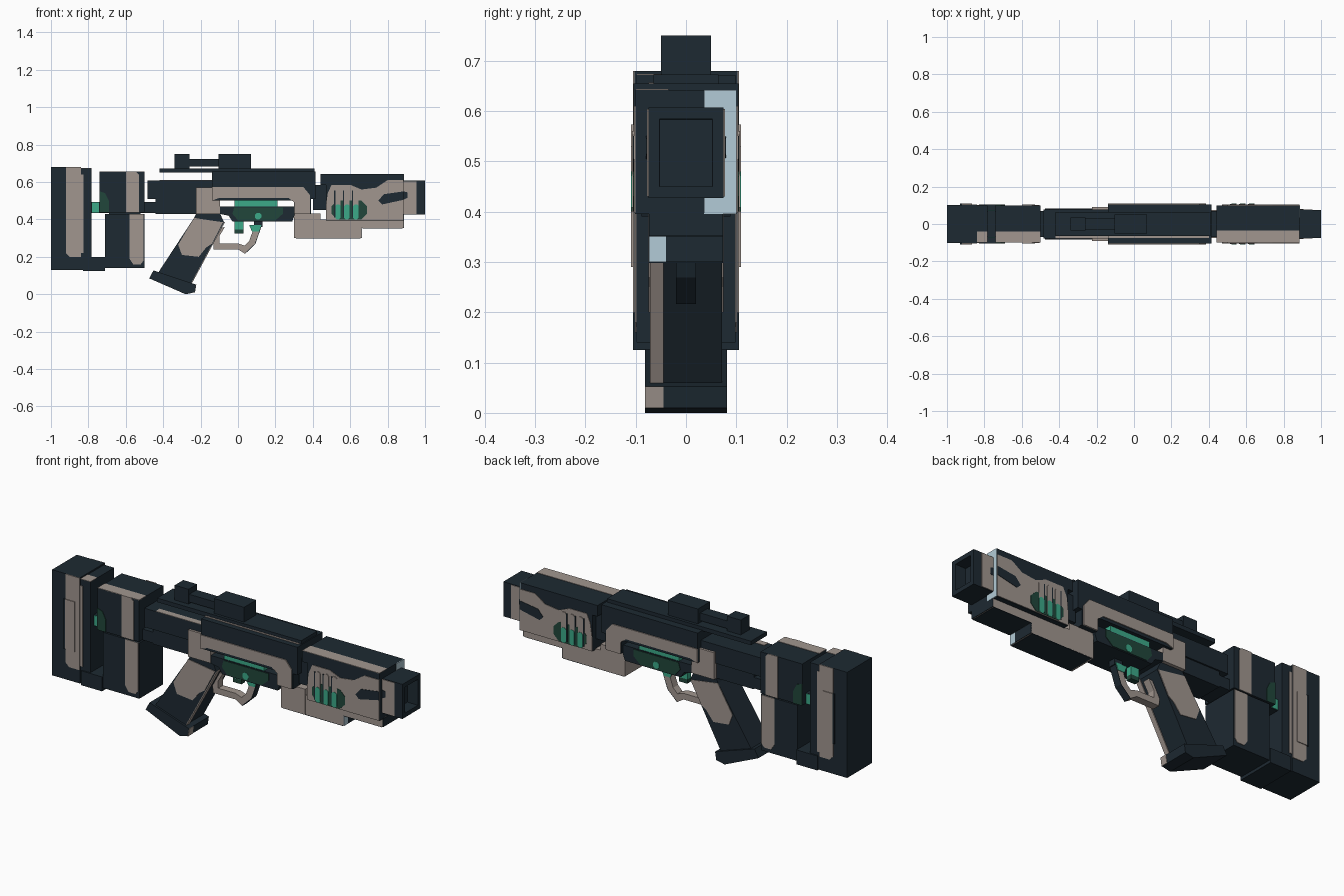
import bpy, bmesh


def material(name, rgb):
    m = bpy.data.materials.new(name)
    m.diffuse_color = (*rgb, 1)
    return m


DARK = material("dark_navy", (0.0125, 0.0225, 0.032))
TAN = material("warm_grey", (0.355, 0.305, 0.275))
GREEN = material("glow_green", (0.045, 0.40, 0.25))
DEEP = material("deep_green", (0.015, 0.062, 0.043))
PALE = material("pale_blue", (0.45, 0.60, 0.68))


def prism(name, pts, y0, y1, mat):
    """Extrude an x-z outline from y0 to y1."""
    bm = bmesh.new()
    a = [bm.verts.new((x, y0, z)) for x, z in pts]
    b = [bm.verts.new((x, y1, z)) for x, z in pts]
    bm.faces.new(a)
    bm.faces.new(b[::-1])
    n = len(pts)
    for i in range(n):
        j = (i + 1) % n
        bm.faces.new((a[i], b[i], b[j], a[j]))
    bmesh.ops.recalc_face_normals(bm, faces=bm.faces)
    me = bpy.data.meshes.new(name)
    bm.to_mesh(me)
    bm.free()
    me.materials.append(mat)
    ob = bpy.data.objects.new(name, me)
    bpy.context.collection.objects.link(ob)
    return ob


def rect(x0, x1, z0, z1):
    return [(x0, z0), (x1, z0), (x1, z1), (x0, z1)]


def block(name, x0, x1, z0, z1, w, mat=DARK):
    return prism(name, rect(x0, x1, z0, z1), -w, w, mat)


def plates(name, pts, w, mat, t=0.003):
    """Thin painted plate on both sides of a part of half width w."""
    prism(name + "_front", pts, -w - t, -w + 0.001, mat)
    prism(name + "_back", pts, w - 0.001, w + t, mat)


def top_stripe(name, x0, x1, z, y0, y1):
    """Thin grey plate on a top face."""
    prism(name, rect(x0, x1, z - 0.001, z + 0.002), y0, y1, TAN)


def patch(x0, x1, z0, z1, c=0.02):
    """Rectangle with clipped corners."""
    return [(x0 + c, z0), (x1 - c, z0), (x1, z0 + c), (x1, z1 - c),
            (x1 - c, z1), (x0 + c, z1), (x0, z1 - c), (x0, z0 + c)]


# Butt and stock
block("butt_pad", -1.0, -0.84, 0.13, 0.68, 0.102)
block("butt_slab", -0.84, -0.782, 0.13, 0.672, 0.098)
block("lower_link", -0.83, -0.71, 0.125, 0.2, 0.105)
block("upper_link", -0.8, -0.44, 0.435, 0.492, 0.07)
block("cheek_rest", -0.74, -0.5, 0.437, 0.653, 0.1)
block("lower_stock", -0.71, -0.5, 0.14, 0.43, 0.098)
block("stock_joint", -0.69, -0.52, 0.42, 0.45, 0.07)
top_stripe("slab_top_stripe", -0.85, -0.782, 0.672, -0.098, -0.04)
top_stripe("cheek_top_stripe", -0.74, -0.5, 0.653, -0.1, -0.04)
plates("butt_patch", [(-0.9, 0.2), (-0.84, 0.2), (-0.84, 0.68), (-0.92, 0.68), (-0.92, 0.22)], 0.102, TAN)
plates("butt_panel", rect(-0.92, -0.865, 0.29, 0.55), 0.102, TAN, 0.007)
plates("butt_panel_edge", rect(-0.93, -0.92, 0.29, 0.55), 0.102, DARK, 0.007)
plates("slab_patch", rect(-0.84, -0.825, 0.22, 0.64), 0.098, TAN)
plates("cheek_band", [(-0.6, 0.437), (-0.53, 0.437), (-0.53, 0.64), (-0.545, 0.655), (-0.6, 0.655)], 0.1, TAN)
plates("lower_stock_band", [(-0.56, 0.16), (-0.52, 0.16), (-0.505, 0.18), (-0.505, 0.43), (-0.58, 0.43), (-0.58, 0.19)],
       0.098, TAN)
plates("stock_glow", rect(-0.78, -0.742, 0.437, 0.49), 0.07, GREEN)
plates("stock_glow_shade", [(-0.74, 0.437), (-0.69, 0.437), (-0.69, 0.5), (-0.71, 0.54), (-0.74, 0.55)], 0.1, DEEP)

# Rear receiver
block("receiver_upper", -0.485, -0.12, 0.51, 0.608, 0.078)
block("receiver_lower", -0.44, -0.1, 0.43, 0.512, 0.07)
top_stripe("receiver_top_stripe", -0.42, -0.14, 0.608, -0.078, -0.045)

# Main body: arched frame around an open window
prism("main_body", [(-0.14, 0.5), (0.3, 0.5), (0.3, 0.43), (0.39, 0.43), (0.39, 0.51), (0.415, 0.51), (0.415, 0.655),
                    (-0.14, 0.655)], -0.104, 0.104, DARK)
block("window_rear_post", -0.225, -0.095, 0.43, 0.57, 0.09, TAN)
block("front_leg", 0.3, 0.44, 0.3, 0.432, 0.075, TAN)
plates("body_frame", [(-0.14, 0.5), (-0.1, 0.515), (0.27, 0.515), (0.302, 0.49), (0.302, 0.43), (0.385, 0.43),
                      (0.385, 0.53), (0.35, 0.573), (-0.14, 0.573)], 0.104, TAN, 0.005)
top_stripe("body_top_stripe", -0.14, 0.4, 0.655, -0.075, -0.045)
block("glow_core", -0.02, 0.21, 0.46, 0.512, 0.085, GREEN)
prism("window_sill", [(-0.1, 0.47), (-0.1, 0.43), (-0.05, 0.42), (-0.03, 0.39), (0.29, 0.39), (0.305, 0.43),
                      (0.305, 0.47)], -0.088, 0.088, DARK)
plates("sill_glow", [(-0.03, 0.43), (0.0, 0.395), (0.2, 0.395), (0.24, 0.43), (0.24, 0.465), (-0.02, 0.465)], 0.088, DEEP)
plates("sill_lamp", patch(0.09, 0.125, 0.4, 0.435, 0.01), 0.09, GREEN)

# Rail and sights
block("top_rail", -0.42, 0.41, 0.652, 0.673, 0.065)
block("rear_sight", -0.34, -0.26, 0.67, 0.75, 0.035)
block("sight_bar", -0.262, -0.1, 0.682, 0.722, 0.03)
block("front_sight", -0.103, 0.07, 0.67, 0.75, 0.05)

# Grip
prism("grip", [(-0.235, 0.408), (-0.22, 0.44), (-0.1, 0.44), (-0.075, 0.385), (-0.25, 0.06), (-0.425, 0.118)],
      -0.072, 0.072, DARK)
prism("grip_front_stripe", [(-0.075, 0.385), (-0.25, 0.06), (-0.247, 0.057), (-0.07, 0.385)], -0.072, -0.045, TAN)
prism("grip_base", [(-0.475, 0.085), (-0.452, 0.127), (-0.225, 0.052), (-0.232, 0.01), (-0.28, 0.0)], -0.082, 0.082, DARK)
prism("grip_base_stripe", [(-0.226, 0.052), (-0.233, 0.01), (-0.23, 0.01), (-0.223, 0.052)], -0.082, -0.045, TAN)
plates("grip_patch", [(-0.235, 0.408), (-0.08, 0.385), (-0.14, 0.27), (-0.17, 0.25), (-0.21, 0.2), (-0.3, 0.21),
                      (-0.32, 0.265)], 0.072, TAN)

# Trigger and guard
prism("trigger_guard", [(-0.11, 0.35), (-0.135, 0.31), (-0.13, 0.24), (0.0, 0.24), (0.035, 0.218), (0.09, 0.27),
                        (0.125, 0.37), (0.09, 0.37), (0.06, 0.285), (0.035, 0.26), (0.0, 0.272), (-0.1, 0.272),
                        (-0.1, 0.31), (-0.07, 0.36)], -0.02, 0.02, TAN)
prism("guard_front_edge", [(0.035, 0.218), (0.038, 0.216), (0.093, 0.269), (0.128, 0.37), (0.125, 0.37), (0.09, 0.27)],
      -0.02, 0.02, DARK)
block("guard_mount", 0.085, 0.13, 0.36, 0.4, 0.02)
plates("guard_glow", [(0.075, 0.335), (0.112, 0.335), (0.125, 0.37), (0.06, 0.37)], 0.02, GREEN)
block("trigger", -0.018, 0.03, 0.347, 0.4, 0.015, GREEN)
block("trigger_tip", -0.018, 0.03, 0.325, 0.347, 0.015, DEEP)

# Handguard
block("handguard_core", 0.4, 0.5, 0.45, 0.585, 0.07)
prism("handguard", [(0.47, 0.395), (0.885, 0.395), (0.885, 0.642), (0.44, 0.642), (0.44, 0.585), (0.47, 0.585)],
      -0.1, 0.1, DARK)
block("handguard_keel_rear", 0.43, 0.66, 0.3, 0.4, 0.074, TAN)
block("handguard_keel_front", 0.65, 0.885, 0.353, 0.4, 0.074, TAN)
prism("keel_underside_rear", rect(0.31, 0.655, 0.298, 0.301), -0.074, 0.074, DARK)
prism("keel_underside_front", rect(0.665, 0.88, 0.351, 0.354), -0.074, 0.074, DARK)
top_stripe("handguard_top_stripe", 0.44, 0.885, 0.642, -0.1, -0.035)
prism("handguard_end_plate", rect(0.884, 0.888, 0.395, 0.642), 0.036, 0.1, PALE)
block("keel_front_end", 0.884, 0.887, 0.353, 0.397, 0.074)
prism("keel_rear_end_pale", rect(0.659, 0.663, 0.3, 0.352), -0.074, -0.04, PALE)
prism("keel_rear_end_dark", rect(0.659, 0.663, 0.3, 0.352), -0.04, 0.074, DARK)
plates("handguard_tan", [(0.47, 0.397), (0.885, 0.397), (0.885, 0.61), (0.8, 0.61), (0.74, 0.57), (0.66, 0.56),
                         (0.6, 0.585), (0.5, 0.585), (0.48, 0.54), (0.47, 0.47)], 0.1, TAN)
plates("handguard_slot", [(0.75, 0.5), (0.77, 0.48), (0.885, 0.505), (0.885, 0.55), (0.78, 0.535)], 0.102, DARK)
plates("vent_shade", patch(0.5, 0.69, 0.4, 0.5, 0.03), 0.102, DEEP)
for i in range(3):
    x = 0.52 + 0.048 * i
    plates(f"vent_{i}", patch(x, x + 0.028, 0.4, 0.56, 0.008), 0.104, TAN)
    plates(f"vent_edge_{i}", rect(x - 0.006, x, 0.41, 0.555), 0.104, DARK)
    plates(f"vent_glow_{i}", patch(x, x + 0.028, 0.4, 0.48, 0.008), 0.106, GREEN)

# Muzzle with a square bore
muzzle = block("muzzle", 0.87, 1.0, 0.427, 0.607, 0.075)
bm = bmesh.new()
bm.from_mesh(muzzle.data)
bm.normal_update()
end = max(bm.faces, key=lambda f: f.normal.x)
bmesh.ops.inset_region(bm, faces=[end], thickness=0.032)
bmesh.ops.inset_region(bm, faces=[end], thickness=0.001)
for v in end.verts:
    v.co.x -= 0.06
bm.to_mesh(muzzle.data)
bm.free()
plates("muzzle_patch", rect(0.885, 0.955, 0.43, 0.604), 0.075, TAN)
plates("muzzle_slot_tip", [(0.885, 0.505), (0.905, 0.515), (0.905, 0.545), (0.885, 0.55)], 0.077, DARK)
